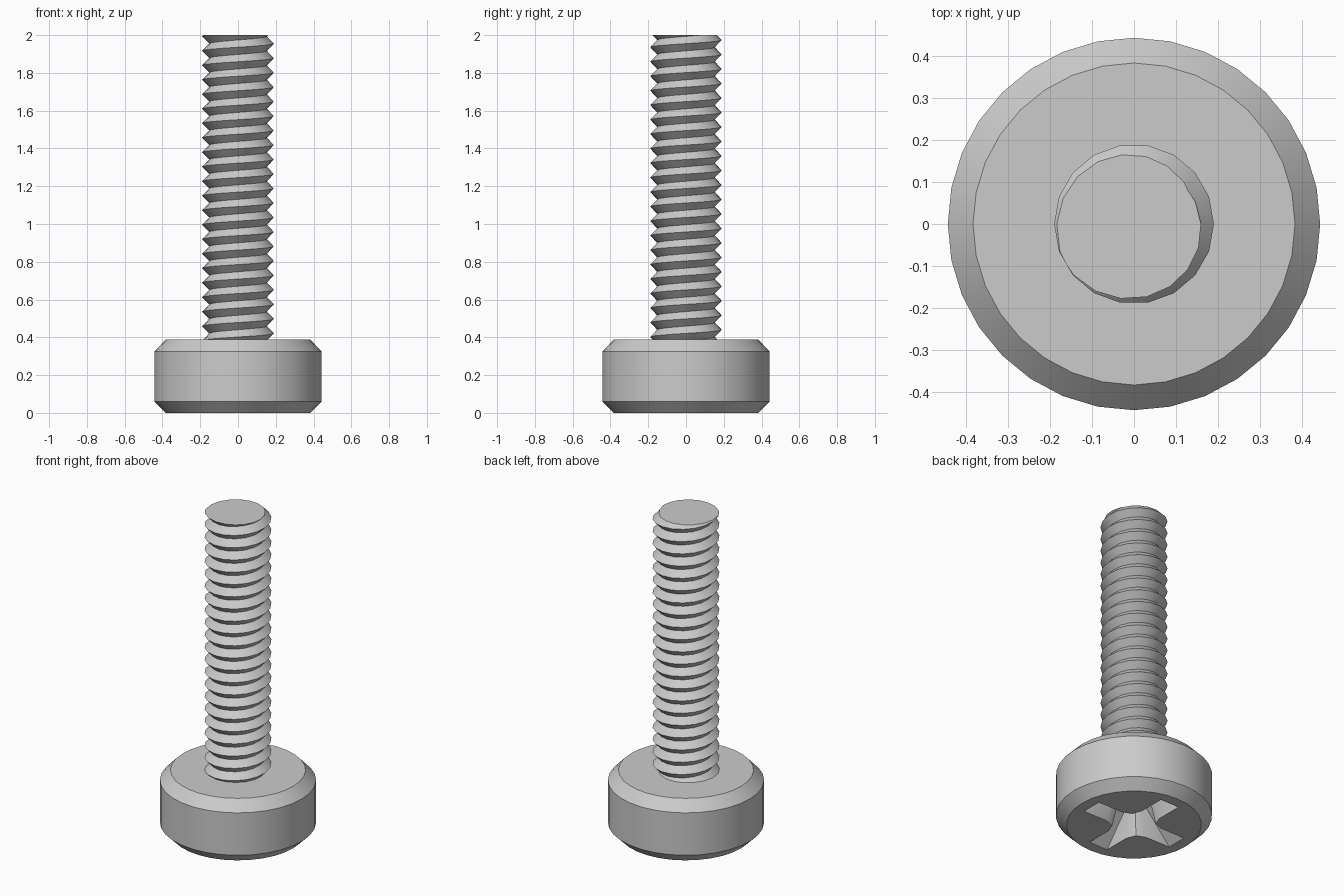
import bpy, bmesh, math

if "Cube" in bpy.data.objects:
    bpy.data.objects.remove(bpy.data.objects["Cube"])

steel = bpy.data.materials.new("grey steel")
steel.diffuse_color = (0.6, 0.6, 0.6, 1)
steel.use_nodes = True
steel.node_tree.nodes["Principled BSDF"].inputs["Base Color"].default_value = steel.diffuse_color


def make(name, bm):
    bmesh.ops.recalc_face_normals(bm, faces=bm.faces)
    mesh = bpy.data.meshes.new(name)
    bm.to_mesh(mesh)
    bm.free()
    mesh.materials.append(steel)
    ob = bpy.data.objects.new(name, mesh)
    bpy.context.collection.objects.link(ob)
    return ob


def loft(name, loops):
    """Closed solid through a stack of matching point loops."""
    bm = bmesh.new()
    rings = [[bm.verts.new(p) for p in loop] for loop in loops]
    n = len(rings[0])
    for a, b in zip(rings, rings[1:]):
        for i in range(n):
            bm.faces.new((a[i], a[(i + 1) % n], b[(i + 1) % n], b[i]))
    bm.faces.new(rings[0])
    bm.faces.new(rings[-1])
    return make(name, bm)


def circle(r, z, n=32):
    return [(r * math.cos(math.tau * i / n), r * math.sin(math.tau * i / n), z) for i in range(n)]


def cross(length, half, fillet, z):
    """Four-armed outline with eased inner corners."""
    arm = [(length, -half), (length, half), (half + fillet, half),
           (half + fillet * 0.28, half + fillet * 0.28), (half, half + fillet)]
    pts = []
    for k in range(4):
        c, s = round(math.cos(k * math.pi / 2)), round(math.sin(k * math.pi / 2))
        pts += [(x * c - y * s, x * s + y * c, z) for x, y in arm]
    return pts


# Chamfered head
head = loft("head", [circle(0.383, 0), circle(0.443, 0.06), circle(0.443, 0.325), circle(0.383, 0.388)])

# Tapered cross recess cut into the underside
cutter = loft("recess_cutter", [cross(0.335, 0.067, 0.085, -0.02), cross(0.11, 0.045, 0.04, 0.2)])
cutter.hide_render = True
mod = head.modifiers.new("recess", "BOOLEAN")
mod.object = cutter
mod.operation = "DIFFERENCE"
mod.solver = "EXACT"
bpy.context.view_layer.objects.active = head
bpy.ops.object.modifier_apply(modifier=mod.name)
bpy.data.objects.remove(cutter)

# Threaded shaft: crest and root helices, trimmed flat at the tip
SEG, PITCH, CREST, ROOT = 18, 0.0767, 0.19, 0.153
steps = SEG * 24
z0 = 1.955 - 22 * PITCH
bm = bmesh.new()
crest, root = [], []
for i in range(steps + 1):
    a, z = math.tau * i / SEG, z0 + PITCH * i / SEG
    c, s = math.cos(a), math.sin(a)
    crest.append(bm.verts.new((CREST * c, CREST * s, z)))
    root.append(bm.verts.new((ROOT * c, ROOT * s, z + PITCH / 2)))
for i in range(steps):
    bm.faces.new((crest[i], crest[i + 1], root[i + 1], root[i]))
    if i + SEG < steps:
        j = i + SEG
        bm.faces.new((root[i], root[i + 1], crest[j + 1], crest[j]))
cut = bmesh.ops.bisect_plane(bm, geom=bm.verts[:] + bm.edges[:] + bm.faces[:],
                             plane_co=(0, 0, 2), plane_no=(0, 0, 1), clear_outer=True)
rim = [e for e in cut["geom_cut"] if isinstance(e, bmesh.types.BMEdge)]
bmesh.ops.contextual_create(bm, geom=rim)
shaft = make("threaded_shaft", bm)

# Smooth shading with sharp edges kept
for ob in (head, shaft):
    bpy.ops.object.select_all(action="DESELECT")
    ob.select_set(True)
    bpy.context.view_layer.objects.active = ob
    bpy.ops.object.shade_smooth_by_angle(angle=math.radians(30))
